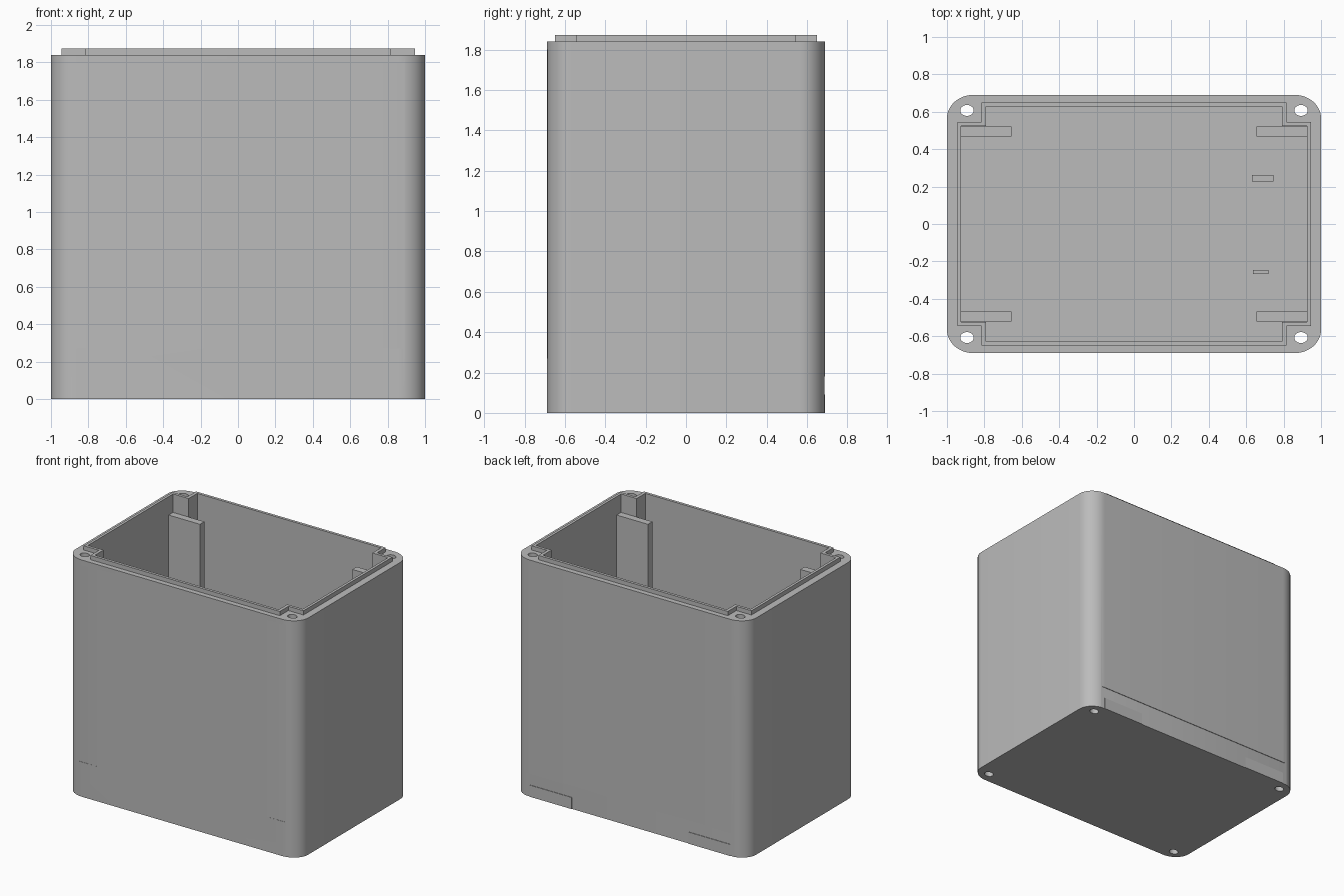
import bpy, bmesh, math

cube = bpy.data.objects.get("Cube")
if cube:
    bpy.data.objects.remove(cube, do_unlink=True)

grey = bpy.data.materials.new("plain_grey")
grey.use_nodes = True
colour = (0.5, 0.5, 0.5, 1)
grey.diffuse_color = colour
grey.node_tree.nodes["Principled BSDF"].inputs["Base Color"].default_value = colour


def prism(name, outline, low, high):
    """Extrude a flat outline between two heights."""
    bm = bmesh.new()
    face = bm.faces.new([bm.verts.new((x, y, low)) for x, y in outline])
    top = bmesh.ops.extrude_face_region(bm, geom=[face])
    verts = [v for v in top["geom"] if isinstance(v, bmesh.types.BMVert)]
    bmesh.ops.translate(bm, verts=verts, vec=(0, 0, high - low))
    bmesh.ops.recalc_face_normals(bm, faces=bm.faces)
    mesh = bpy.data.meshes.new(name)
    bm.to_mesh(mesh)
    bm.free()
    mesh.materials.append(grey)
    obj = bpy.data.objects.new(name, mesh)
    bpy.context.collection.objects.link(obj)
    return obj


def ellipse(cx, cy, rx, ry, start=0, sweep=360, steps=24):
    angles = [math.radians(start + sweep * i / steps) for i in range(steps + (sweep < 360))]
    return [(cx + rx * math.cos(a), cy + ry * math.sin(a)) for a in angles]


def rounded_rect(hx, hy, rx, ry):
    points = []
    for i, (sx, sy) in enumerate([(1, 1), (-1, 1), (-1, -1), (1, -1)]):
        points += ellipse(sx * (hx - rx), sy * (hy - ry), rx, ry, 90 * i, 90, 12)
    return points


def rect(x0, x1, y0, y1):
    return [(x0, y0), (x1, y0), (x1, y1), (x0, y1)]


def notched_rect(hx, hy, nx, ny):
    """Rectangle with a square step taken out of each corner."""
    return [(hx, -ny), (hx, ny), (nx, ny), (nx, hy), (-nx, hy), (-nx, ny),
            (-hx, ny), (-hx, -ny), (-nx, -ny), (-nx, -hy), (nx, -hy), (nx, -ny)]


def combine(target, tool, operation):
    mod = target.modifiers.new("combine", "BOOLEAN")
    mod.object = tool
    mod.operation = operation
    mod.solver = "EXACT"
    bpy.context.view_layer.objects.active = target
    bpy.ops.object.modifier_apply(modifier=mod.name)
    bpy.data.objects.remove(tool, do_unlink=True)


# Outer shell with raised rim lip, hollowed out
shell = prism("box_shell", rounded_rect(1, 0.69, 0.14, 0.125), 0, 1.84)
combine(shell, prism("rim_lip", notched_rect(0.945, 0.65, 0.815, 0.545), 1.7, 1.873), "UNION")
combine(shell, prism("cavity", notched_rect(0.924, 0.628, 0.79, 0.523), 0.06, 2), "DIFFERENCE")

# Screw holes through the corner posts, and shallow front corner steps
for sx in (-1, 1):
    for sy in (-1, 1):
        hole = prism("screw_hole", ellipse(sx * 0.893, sy * 0.607, 0.036, 0.029), -0.1, 2)
        combine(shell, hole, "DIFFERENCE")
    wedge = [(sx * 0.7, -0.6901), (sx * 1.1, -0.684), (sx * 1.1, -0.8), (sx * 0.7, -0.8)]
    combine(shell, prism("front_step", wedge, 0.27, 1.8), "DIFFERENCE")

# Shallow recess along the lower back
combine(shell, prism("back_recess", rect(-1.1, 1.1, 0.686, 0.8), -0.1, 0.18), "DIFFERENCE")

bpy.ops.object.select_all(action="DESELECT")
shell.select_set(True)
bpy.context.view_layer.objects.active = shell
bpy.ops.object.shade_smooth_by_angle(angle=math.radians(30))

# Inner guide ribs and thin back tabs
for sx, side in ((1, "left"), (-1, "right")):
    for sy, end in ((1, "back"), (-1, "front")):
        xs = sorted((sx * 0.655, sx * 0.93))
        ys = sorted((sy * 0.468, sy * 0.522))
        prism(f"{end}_{side}_guide_rib", rect(*xs, *ys), 0.05, 1.73)
    xs = sorted((sx * 0.5, sx * 0.86))
    prism(f"{side}_back_tab", rect(*xs, 0.683, 0.69), 0, 0.09)

# Small raised marks on the floor
prism("back_floor_pad", rect(0.63, 0.745, 0.226, 0.262), 0.05, 0.07)
prism("front_floor_pad", rect(0.635, 0.72, -0.268, -0.246), 0.05, 0.07)
